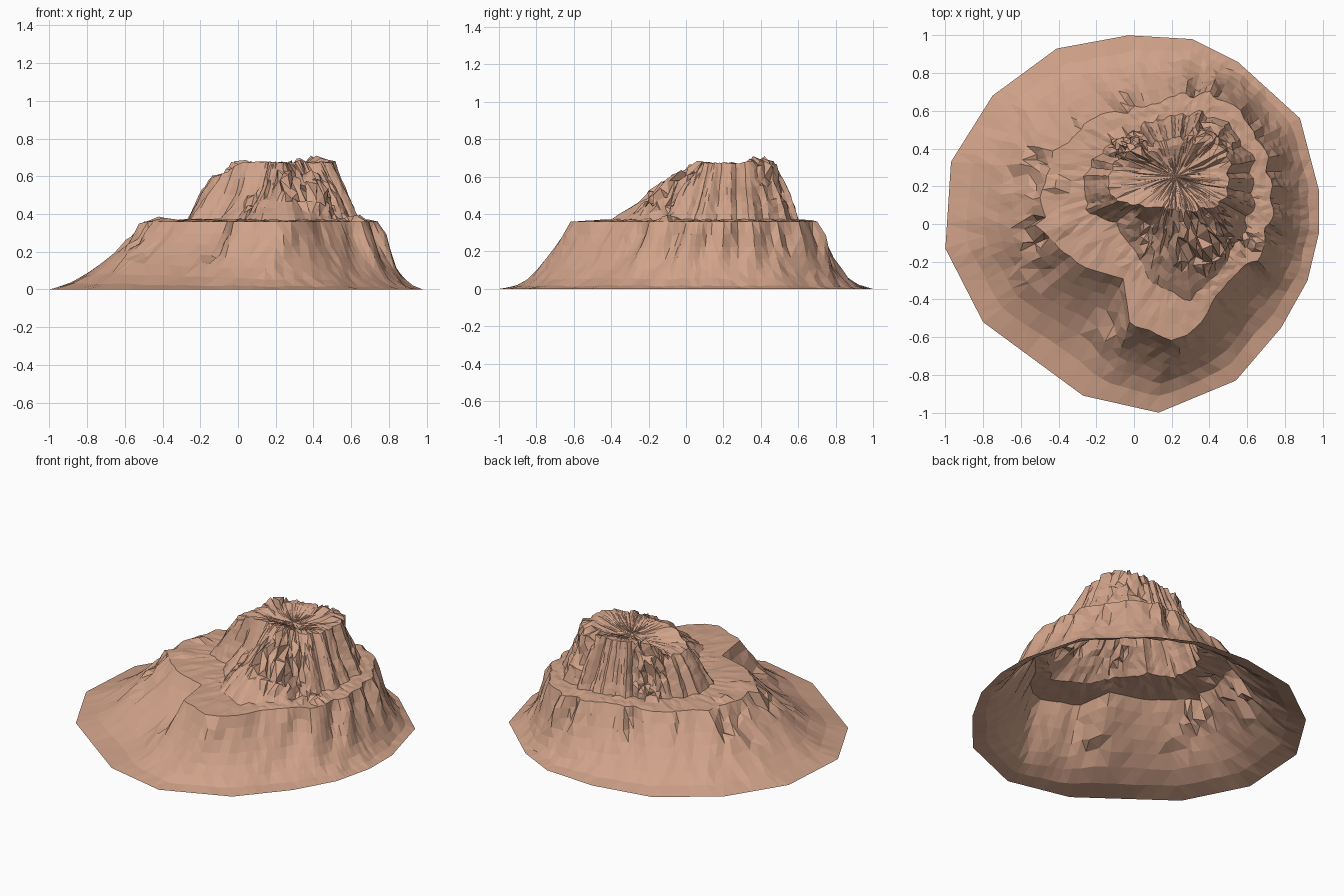
import bpy, bmesh, math, random
from mathutils import Vector, noise
from mathutils.geometry import intersect_line_line_2d as cross

if "Cube" in bpy.data.objects:
    bpy.data.objects.remove(bpy.data.objects["Cube"])
random.seed(4)

rock = bpy.data.materials.new("sandy_red_rock")
rock.diffuse_color = (0.63, 0.36, 0.25, 1)
rock.use_nodes = True
rock.node_tree.nodes["Principled BSDF"].inputs["Base Color"].default_value = rock.diffuse_color
rock.node_tree.nodes["Principled BSDF"].inputs["Roughness"].default_value = 0.9

CENTRE = Vector((0.22, 0.25))


def outline(*pairs):
    return [Vector(p) for p in pairs]


# Plan outlines, from the ground up
FOOT = outline((.98, .18), (.88, .56), (.55, .86), (.31, .98), (-.03, 1), (-.41, .93),
               (-.75, .68), (-.97, .33), (-1, -.13), (-.8, -.52), (-.27, -.91), (.13, -1),
               (.54, -.83), (.78, -.55), (.92, -.3), (.98, -.05))
TERRACE = outline((.73, .2), (.68, .42), (.55, .62), (.4, .68), (.25, .69), (.1, .63),
                  (-.2, .58), (-.42, .38), (-.5, .15), (-.46, -.05), (-.33, -.2), (-.06, -.3),
                  (-.03, -.52), (.2, -.62), (.37, -.52), (.42, -.4), (.53, -.26), (.66, -.2),
                  (.72, 0))
MESA_BASE = outline((.63, .2), (.62, .36), (.5, .54), (.3, .59), (.05, .53), (-.15, .42),
                    (-.27, .25), (-.25, .08), (-.1, 0), (0, -.15), (.1, -.32), (.3, -.4),
                    (.45, -.25), (.56, -.1), (.62, .05))
MESA_WAIST = outline((.56, .2), (.55, .4), (.45, .51), (.3, .53), (.05, .48), (-.1, .39),
                     (-.21, .25), (-.19, .12), (0, .05), (.1, -.04), (.2, -.18), (.4, -.18),
                     (.5, -.08), (.55, .05))
MESA_TOP = outline((.5, .2), (.5, .38), (.42, .45), (.25, .46), (.05, .42), (-.08, .35),
                   (-.14, .25), (-.13, .15), (0, .1), (.15, .08), (.35, .07), (.46, .1))

# Broken rock patches: x, y, radius, roughness
PATCHES = [(-.52, .25, .17, .05), (-.5, -.05, .16, .05), (-.52, -.25, .14, .04),
           (.4, .42, .15, .04), (-.03, .4, .12, .04), (.35, -.1, .2, .05),
           (.1, -.1, .12, .03), (-.15, -.55, .12, .03), (.62, -.12, .1, .03)]


def hit(shape, direction):
    """Point where a ray from the centre crosses an outline."""
    for a, b in zip(shape, shape[1:] + shape[:1]):
        p = cross(a, b, CENTRE, CENTRE + direction * 4)
        if p:
            return p
    return CENTRE + direction * 0.3


def gully(p, angle, strength):
    """Pull a cliff point in or out along vertical grooves."""
    ripple = noise.noise((math.cos(angle) * 7, math.sin(angle) * 7, 2))
    return p + (p - CENTRE).normalized() * ripple * strength


def roughen(x, y, z):
    jag = 0.005
    for px, py, size, amount in PATCHES:
        fade = 1 - math.hypot(x - px, y - py) / size
        if fade > 0:
            jag = max(jag, amount * min(1, fade * 2))
    j = [random.uniform(-1, 1) * jag for _ in range(3)]
    return x + j[0] * .5, y + j[1] * .5, z + j[2]


def column(foot):
    """All points on one spoke, from the foot to near the summit."""
    ray = (foot - CENTRE).normalized()
    angle = math.atan2(ray.y, ray.x)
    edge = gully(hit(TERRACE, ray), angle, .035)
    base = gully(hit(MESA_BASE, ray), angle, .04)
    waist = gully(hit(MESA_WAIST, ray), angle, .06)
    top = gully(hit(MESA_TOP, ray), angle, .03)
    top_z = .6 + .075 * max(0, min(1, (top.x + .1) / .12))
    points = [(foot.x, foot.y, 0)]
    # Lower flank, gentler on the low side
    power = 2.05 - .5 * max(0, -ray.x)
    for f in (.78, .6, .45, .32, .2, .1):
        p = edge.lerp(foot, f)
        p = gully(p, angle + f * .3, .05 * (1 - f))
        points.append(roughen(p.x, p.y, .36 * (1 - f) ** power))
    # Flat shelf, then the rising rock mass
    points.append((edge.x, edge.y, .36))
    levels = [(edge, base, .362, .37, 3), (base, waist, .37, .5, 4), (waist, top, .5, top_z, 4)]
    for low, high, z0, z1, steps in levels:
        for i in range(1, steps + 1):
            f = i / steps
            p = low.lerp(high, f)
            shelf = low is edge
            x, y, z = roughen(p.x, p.y, z0 + (z1 - z0) * f)
            points.append((x, y, max(z, .36) if shelf else min(z, .685)))
    # Slightly sunken summit
    for f, dip in ((.8, 0), (.55, .02), (.25, .035)):
        p = CENTRE.lerp(top, f)
        points.append(roughen(p.x, p.y, top_z * f + .665 * (1 - f) - dip))
    return points


# Spokes follow the polygonal footprint so its corners stay crisp
bm = bmesh.new()
SPLIT = 7
spokes = []
for a, b in zip(FOOT, FOOT[1:] + FOOT[:1]):
    for i in range(SPLIT):
        spokes.append([bm.verts.new(p) for p in column(a.lerp(b, i / SPLIT))])
summit = bm.verts.new((CENTRE.x, CENTRE.y, .635))
for s, t in zip(spokes, spokes[1:] + spokes[:1]):
    for k in range(len(s) - 1):
        bm.faces.new((s[k], t[k], t[k + 1], s[k + 1]))
    bm.faces.new((s[-1], t[-1], summit))
bmesh.ops.triangulate(bm, faces=bm.faces[:], quad_method='SHORT_EDGE')

mesh = bpy.data.meshes.new("rocky_hill")
bm.to_mesh(mesh)
bm.free()
mesh.materials.append(rock)
hill = bpy.data.objects.new("rocky_hill", mesh)
bpy.context.collection.objects.link(hill)
